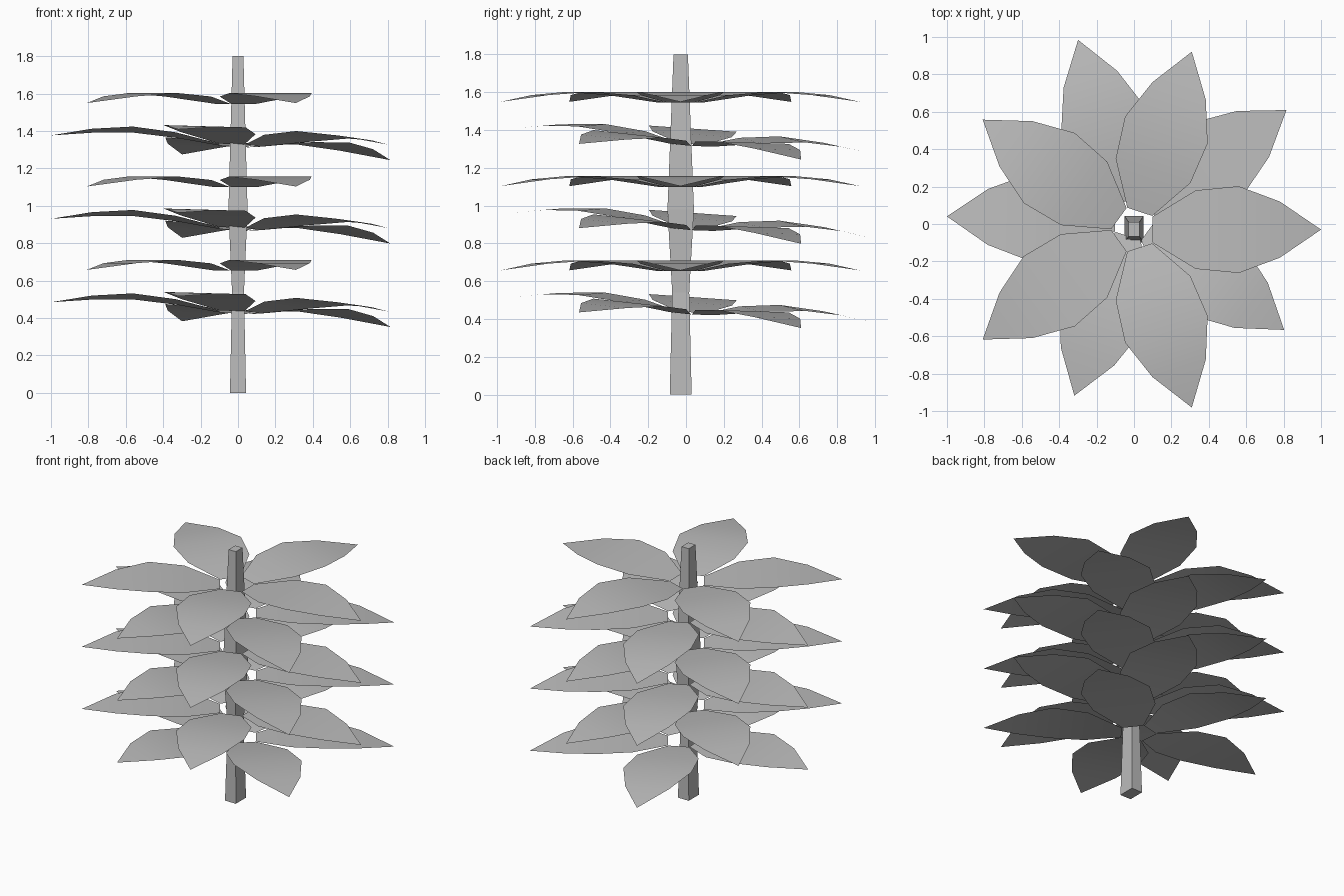
import bpy
from math import cos, sin, radians

if "Cube" in bpy.data.objects:
    bpy.data.objects.remove(bpy.data.objects["Cube"])

# mid grey for every part
grey = bpy.data.materials.new("mid_grey")
grey.diffuse_color = (0.5, 0.5, 0.5, 1)
grey.use_nodes = True
grey.node_tree.nodes["Principled BSDF"].inputs["Base Color"].default_value = grey.diffuse_color


def add_mesh(name, verts, faces):
    mesh = bpy.data.meshes.new(name)
    mesh.from_pydata(verts, [], faces)
    mesh.update()
    mesh.materials.append(grey)
    obj = bpy.data.objects.new(name, mesh)
    bpy.context.collection.objects.link(obj)
    return obj


# leaf profile: distance from stem, half width, rise
LEAF = [(0.10, 0.07, -0.007), (0.33, 0.21, 0.032), (0.56, 0.232, 0.05),
        (0.78, 0.15, 0.033), (1.0, 0.0, -0.003)]


def whorl(name, cx, cy, z, turn, slope_x, slope_y):
    """Five arched leaves around the stem, tilted as one plane."""
    verts, faces = [], []
    for k in range(5):
        a = radians(turn + 72 * k)
        start = len(verts)
        for r, w, h in LEAF:
            for s in ((-1, 1) if w else (0,)):
                x = r * cos(a) - s * w * sin(a)
                y = r * sin(a) + s * w * cos(a)
                verts.append((cx + x, cy + y, z + h + slope_x * x + slope_y * y))
        for i in range(3):
            b = start + 2 * i
            faces.append((b, b + 2, b + 3, b + 1))
        faces.append((start + 6, start + 8, start + 7))
    obj = add_mesh(name, verts, faces)
    obj.data.polygons.foreach_set("use_smooth", [True] * len(faces))


# stem: square section that swells at mid height
RINGS = [(0, 0.043, 0.058), (0.54, 0.032, 0.045), (0.98, 0.051, 0.07), (1.8, 0.029, 0.038)]
verts = [(sx * hx, -0.028 + sy * hy, z) for z, hx, hy in RINGS
         for sx, sy in ((-1, -1), (1, -1), (1, 1), (-1, 1))]
faces = [(3, 2, 1, 0), (12, 13, 14, 15)]
for i in range(3):
    for j in range(4):
        n = (j + 1) % 4
        faces.append((4 * i + j, 4 * i + n, 4 * i + 4 + n, 4 * i + 4 + j))
add_mesh("stem", verts, faces)

# alternating level and tilted leaf whorls
for level in range(3):
    dz = 0.446 * level
    whorl(f"tilted_leaves_{level + 1}", 0.0, 0.03, 0.437 + dz, 35.4, -0.051, -0.07)
    whorl(f"level_leaves_{level + 1}", 0.0, -0.03, 0.66 + dz, 0, 0, 0)
